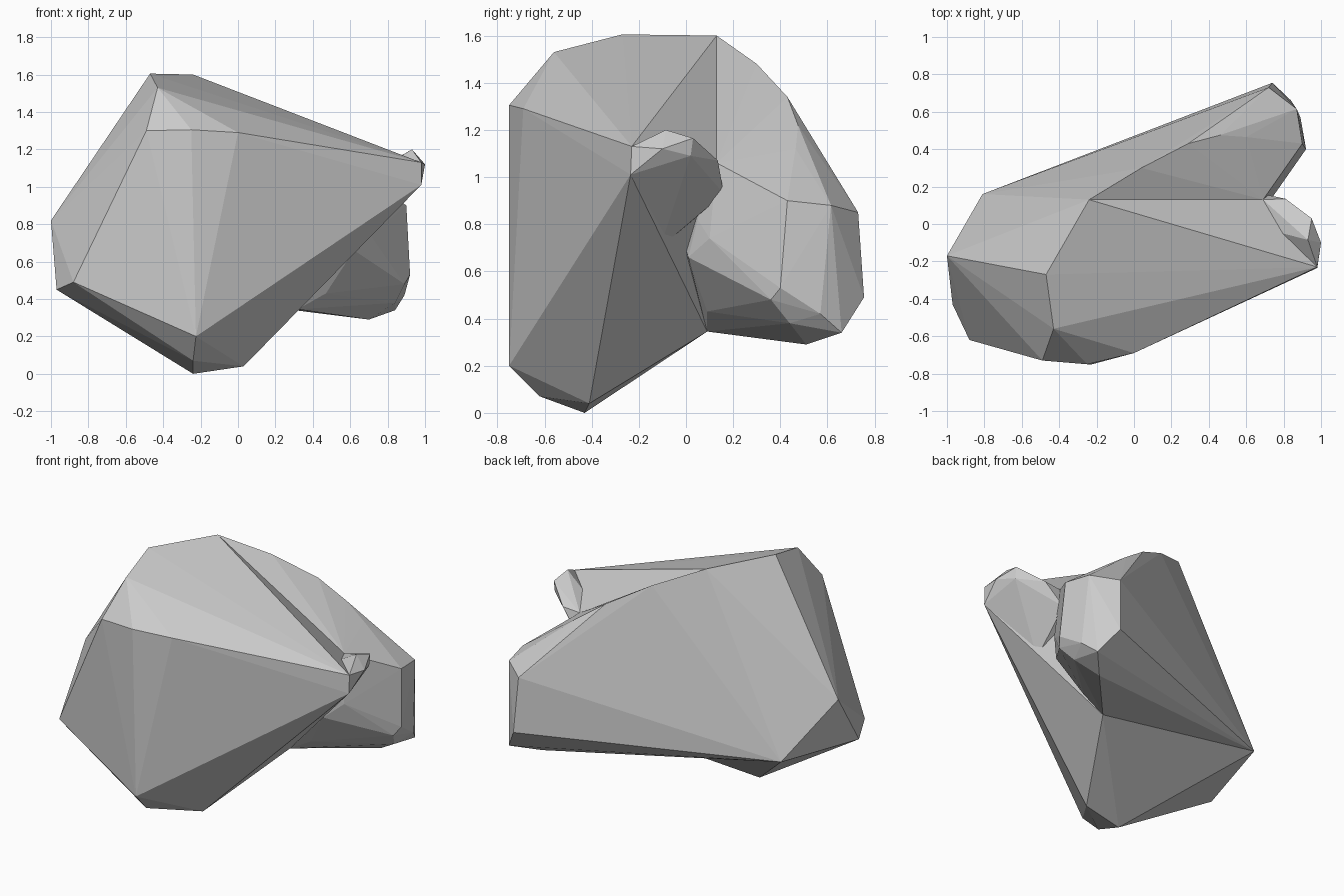
import bpy, bmesh

if "Cube" in bpy.data.objects:
    bpy.data.objects.remove(bpy.data.objects["Cube"])


def hull(name, points):
    """Faceted convex lump wrapped around a few corner points."""
    bm = bmesh.new()
    for p in points:
        bm.verts.new(p)
    res = bmesh.ops.convex_hull(bm, input=bm.verts)
    junk = [g for g in res["geom_interior"] + res["geom_unused"] if isinstance(g, bmesh.types.BMVert)]
    bmesh.ops.delete(bm, geom=list(set(junk)), context='VERTS')
    bmesh.ops.recalc_face_normals(bm, faces=bm.faces)
    mesh = bpy.data.meshes.new(name)
    bm.to_mesh(mesh)
    bm.free()
    ob = bpy.data.objects.new(name, mesh)
    bpy.context.collection.objects.link(ob)
    return ob


def join(target, tool):
    mod = target.modifiers.new(tool.name, 'BOOLEAN')
    mod.object, mod.operation, mod.solver = tool, 'UNION', 'EXACT'
    bpy.context.view_layer.objects.active = target
    bpy.ops.object.modifier_apply(modifier=mod.name)
    bpy.data.objects.remove(tool)


# Corners shared by the lumps: valley on top, underside, left corner
peak, saddle = (-.24, .13, 1.6), (.69, .13, 1.06)
under = [(-.81, .16, .48), (.32, .09, .345), (-1, -.17, .82)]
tip_front = [(.98, -.235, 1.01), (.98, -.23, 1.13), (.67, -.11, .70)]

# Main boulder: crown, base and left side
crown = [(-.47, -.27, 1.605), (-.43, -.56, 1.53), (-.49, -.73, 1.30), (-.25, -.75, 1.305), (0, -.69, 1.29)]
base = [(-.225, -.75, .20), (-.24, -.62, .07), (-.24, -.43, 0), (.03, -.41, .04)]
left = [(-.88, -.62, .49), (-.97, -.43, .45)]
rock = hull("rock", [peak, saddle] + under + crown + base + left + tip_front)

# Blunt tip on the right
join(rock, hull("tip", tip_front + [
    saddle, (.62, -.05, .75), (.60, .0, 1.0), (1, -.10, 1.12), (.93, -.085, 1.20),
    (.95, .03, 1.165), (.95, .02, 1.09), (.81, .135, 1.07), (.69, .16, .93)]))

# Rear lobe: rounded rim, then its outer facets
rim = [(.04, .30, 1.48), (.29, .43, 1.34), (.46, .475, 1.22), (.60, .465, 1.12)]
join(rock, hull("rear_lobe", [peak, saddle, crown[0]] + rim + under + [
    (.66, .27, 1.0), (.65, .05, .82), (.71, .10, .74), (.62, .01, .66), (.47, .09, .43),
    (.72, .73, .85), (.74, .755, .49), (.87, .615, .88), (.90, .43, .90), (.92, .40, .53),
    (.89, .36, .48), (.89, .57, .42), (.84, .66, .34), (.84, .44, .38), (.70, .51, .29)]))
